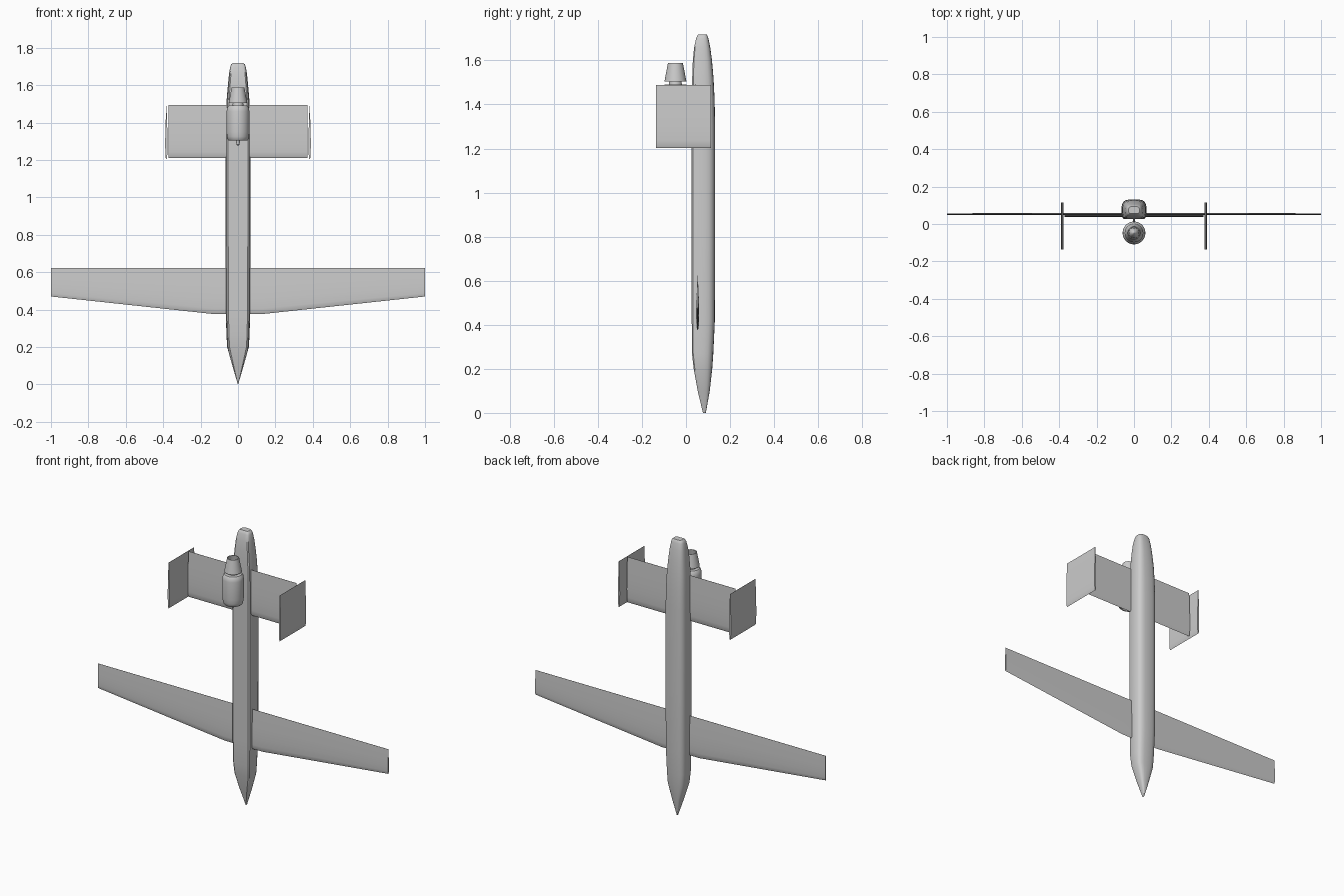
import bpy, bmesh
from math import cos, sin, tau

if "Cube" in bpy.data.objects:
    bpy.data.objects.remove(bpy.data.objects["Cube"])


def loft(name, rings, angle=0.6, closed=False):
    """Skin a list of equal-length point rings; cap both ends unless closed."""
    bm = bmesh.new()
    rows = [[bm.verts.new(p) for p in r] for r in rings]
    n = len(rows[0])
    pairs = list(zip(rows, rows[1:]))
    if closed:
        pairs.append((rows[-1], rows[0]))
    else:
        bm.faces.new(rows[0])
        bm.faces.new(rows[-1])
    for a, b in pairs:
        for i in range(n):
            j = (i + 1) % n
            bm.faces.new((a[i], a[j], b[j], b[i]))
    bmesh.ops.recalc_face_normals(bm, faces=bm.faces)
    me = bpy.data.meshes.new(name)
    bm.to_mesh(me)
    bm.free()
    ob = bpy.data.objects.new(name, me)
    bpy.context.collection.objects.link(ob)
    bpy.context.view_layer.objects.active = ob
    ob.select_set(True)
    bpy.ops.object.shade_smooth_by_angle(angle=angle)
    ob.select_set(False)
    return ob


def foil(lead, trail, thick):
    """Thin aerofoil outline as (offset, z) pairs."""
    side = [(0, .0), (.28, .03), (.42, .12), (.5, .3), (.4, .55), (.2, .82), (.05, 1)]
    pts = side + [(-o, f) for o, f in side[:0:-1]]
    return [(o * thick, lead + f * (trail - lead)) for o, f in pts]


def lathe(name, profile, y, closed=False, n=32):
    """Turn an (r, z) profile around a vertical axis at x = 0."""
    return loft(name, [[(r * cos(tau * i / n), y + r * sin(tau * i / n), z)
                        for i in range(n)] for r, z in profile], closed=closed)


# Fuselage: flat belly towards -y, domed back; nose down, tail up
HALF = [(.4, 0), (.78, 0), (.9, .06), (.97, .22), (1, .42), (1, .58), (.96, .74),
        (.86, .87), (.68, .95), (.4, .99)]
SECTION = HALF + [(0, 1)] + [(-u, v) for u, v in reversed(HALF)] + [(0, 0)]
STATIONS = [  # z, half width, belly y, back y
    (0, .001, .077, .090), (.1, .030, .053, .108), (.2, .058, .035, .119),
    (.27, .062, .027, .124), (.42, .066, .026, .131), (.8, .067, .026, .132),
    (1.3, .067, .026, .132), (1.42, .065, .026, .130), (1.52, .061, .028, .125),
    (1.6, .054, .031, .118), (1.66, .048, .037, .110), (1.70, .041, .046, .102),
    (1.712, .036, .051, .098), (1.718, .029, .056, .094)]
loft("fuselage", [[(w * u, a + v * (b - a), z) for u, v in SECTION]
                  for z, w, a, b in STATIONS])

# Main wing: straight trailing edge, tapered leading edge
WING = [(-1, .47, .008), (-.13, .376, .014), (.13, .376, .014), (1, .47, .008)]
loft("wing", [[(x, .053 + o, z) for o, z in foil(lead, .623, t)] for x, lead, t in WING])

# Tailplane
loft("tailplane", [[(x, .045 + o, z) for o, z in foil(1.21, 1.493, .014)]
                   for x in (-.372, .372)])

# Twin end fins
for side, label in ((-1, "left"), (1, "right")):
    loft("tail_fin_" + label, [[(side * .383 + o, y, z) for o, z in foil(1.203, 1.488, .013)]
                               for y in (-.136, .114)])

# Engine pod with open intake facing the nose
EY = -.048
lathe("engine_pod", [(.012, 1.36), (.038, 1.36), (.042, 1.32), (.044, 1.306), (.049, 1.303),
                     (.055, 1.309), (.059, 1.325), (.061, 1.35), (.061, 1.46),
                     (.058, 1.478), (.050, 1.490), (.012, 1.492)], EY)
# Intake spike
lathe("intake_spike", [(.004, 1.277), (.009, 1.283), (.010, 1.31), (.022, 1.362)], EY)
# Hollow exhaust nozzle and its centre cone
lathe("exhaust_nozzle", [(.050, 1.504), (.047, 1.52), (.034, 1.588),
                         (.030, 1.588), (.043, 1.52), (.045, 1.504)], EY, closed=True)
lathe("exhaust_cone", [(.030, 1.485), (.026, 1.52), (.008, 1.565), (.001, 1.57)], EY)
# Engine pylon
loft("engine_pylon", [[(o, y, z) for o, z in foil(1.33, 1.48, .012)] for y in (0, .045)])
